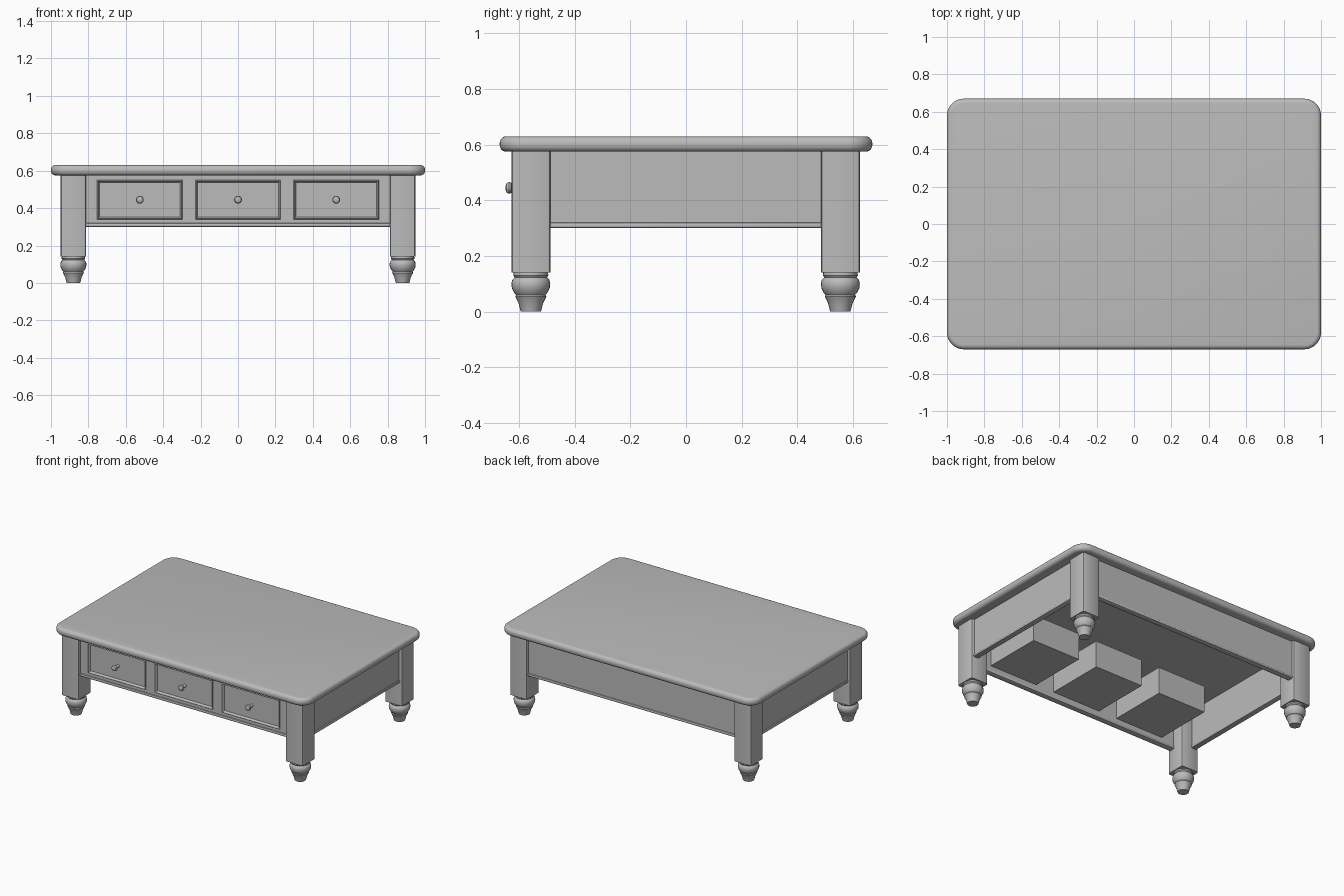
import bpy, bmesh, math
from mathutils import Vector

cube = bpy.data.objects.get("Cube")
if cube:
    bpy.data.objects.remove(cube, do_unlink=True)

COLOUR = (0.5, 0.5, 0.5, 1)
grey = bpy.data.materials.new("plain grey")
grey.use_nodes = True
grey.diffuse_color = COLOUR
grey.node_tree.nodes["Principled BSDF"].inputs["Base Color"].default_value = COLOUR


def finish(bm, name, smooth=True):
    bmesh.ops.recalc_face_normals(bm, faces=bm.faces)
    mesh = bpy.data.meshes.new(name)
    bm.to_mesh(mesh)
    bm.free()
    obj = bpy.data.objects.new(name, mesh)
    bpy.context.collection.objects.link(obj)
    mesh.materials.append(grey)
    if smooth:
        bpy.ops.object.select_all(action="DESELECT")
        obj.select_set(True)
        bpy.context.view_layer.objects.active = obj
        bpy.ops.object.shade_smooth_by_angle(angle=math.radians(35))
    return obj


def box_mesh(lo, hi):
    lo, hi = Vector(lo), Vector(hi)
    bm = bmesh.new()
    bmesh.ops.create_cube(bm, size=1)
    bmesh.ops.scale(bm, vec=hi - lo, verts=bm.verts)
    bmesh.ops.translate(bm, vec=(lo + hi) / 2, verts=bm.verts)
    return bm


def upright_edges(bm):
    return [e for e in bm.edges
            if abs(e.verts[0].co.z - e.verts[1].co.z) > 0.01]


def box(name, lo, hi, bevel=0, segments=2, upright_only=False):
    bm = box_mesh(lo, hi)
    if bevel:
        edges = upright_edges(bm) if upright_only else bm.edges[:]
        bmesh.ops.bevel(bm, geom=edges, offset=bevel, segments=segments,
                        profile=0.5, affect="EDGES")
    return finish(bm, name)


def lathe(name, profile, centre, axis="Z", steps=24):
    """Spin (radius, height) points about an axis through centre."""
    bm = bmesh.new()
    rings = []
    for r, h in profile:
        ring = []
        for i in range(steps):
            a = math.tau * i / steps
            u, v = r * math.cos(a), r * math.sin(a)
            p = (u, v, h) if axis == "Z" else (u, -h, v)
            ring.append(bm.verts.new(Vector(centre) + Vector(p)))
        rings.append(ring)
    for a, b in zip(rings, rings[1:]):
        for i in range(steps):
            j = (i + 1) % steps
            bm.faces.new((a[i], a[j], b[j], b[i]))
    bm.faces.new(rings[0])
    bm.faces.new(rings[-1])
    return finish(bm, name)


# Table top: rounded corners and a half-round edge
bm = box_mesh((-1, -0.67, 0.575), (1, 0.67, 0.63))
bmesh.ops.bevel(bm, geom=upright_edges(bm), offset=0.09, segments=10,
                profile=0.5, affect="EDGES")
rims = [e for e in bm.edges
        if abs(e.verts[0].co.z - e.verts[1].co.z) < 0.001]
bmesh.ops.bevel(bm, geom=rims, offset=0.024, segments=5, profile=0.5,
                affect="EDGES")
finish(bm, "table_top")

# Square legs on turned feet
FOOT = [(0.036, 0), (0.038, 0.006), (0.044, 0.03), (0.052, 0.046),
        (0.056, 0.054), (0.053, 0.06), (0.06, 0.068), (0.068, 0.084),
        (0.07, 0.1), (0.067, 0.114), (0.058, 0.123), (0.063, 0.13),
        (0.062, 0.141)]
for x, side in ((0.88, "left"), (-0.88, "right")):
    for y, end in ((-0.558, "front"), (0.555, "back")):
        box(f"{end}_{side}_leg", (x - 0.068, y - 0.07, 0.14),
            (x + 0.068, y + 0.07, 0.58), 0.012, 2, True)
        lathe(f"{end}_{side}_foot", FOOT, (x, y, 0))

# Side and back aprons
for s, side in ((1, "left"), (-1, "right")):
    xs = sorted((s * 0.895, s * 0.925))
    box(f"{side}_apron", (xs[0], -0.5, 0.31), (xs[1], 0.5, 0.58))
    xs = sorted((s * 0.89, s * 0.932))
    box(f"{side}_apron_bead", (xs[0], -0.5, 0.3), (xs[1], 0.5, 0.32), 0.007)
box("back_apron", (-0.83, 0.575, 0.31), (0.83, 0.605, 0.58))
box("back_apron_bead", (-0.83, 0.57, 0.3), (0.83, 0.612, 0.32), 0.007)

# Front apron: a grid of faces with sunken drawer fronts
DRAWERS = (-0.525, 0, 0.525)
HALF, LOW, HIGH = 0.228, 0.34, 0.55
xs = [-0.83] + [c + d for c in DRAWERS for d in (-HALF, HALF)] + [0.83]
zs = [0.31, LOW, HIGH, 0.58]
bm = bmesh.new()
grid = [[bm.verts.new((x, -0.605, z)) for x in xs] for z in zs]
fronts = []
for k in range(len(zs) - 1):
    for i in range(len(xs) - 1):
        f = bm.faces.new((grid[k][i], grid[k][i + 1],
                          grid[k + 1][i + 1], grid[k + 1][i]))
        if k == 1 and i % 2 == 1:
            fronts.append(f)
bm.normal_update()
bmesh.ops.inset_individual(bm, faces=fronts, thickness=0.006, depth=0.006)
bmesh.ops.inset_individual(bm, faces=fronts, thickness=0.012, depth=-0.016)
finish(bm, "front_apron_with_drawer_fronts", False)
box("front_apron_backing", (-0.83, -0.592, 0.31), (0.83, -0.575, 0.58))
box("front_apron_bead", (-0.83, -0.612, 0.3), (0.83, -0.57, 0.32), 0.007)

# Drawer boxes and knobs
KNOB = [(0.011, 0), (0.009, 0.026), (0.019, 0.034), (0.021, 0.042),
        (0.017, 0.05), (0.007, 0.054)]
for c, place in zip(DRAWERS, ("right", "middle", "left")):
    box(f"{place}_drawer_box", (c - 0.19, -0.58, 0.35), (c + 0.19, -0.15, 0.54))
    lathe(f"{place}_drawer_knob", KNOB, (c, -0.595, 0.445), "Y", 16)
